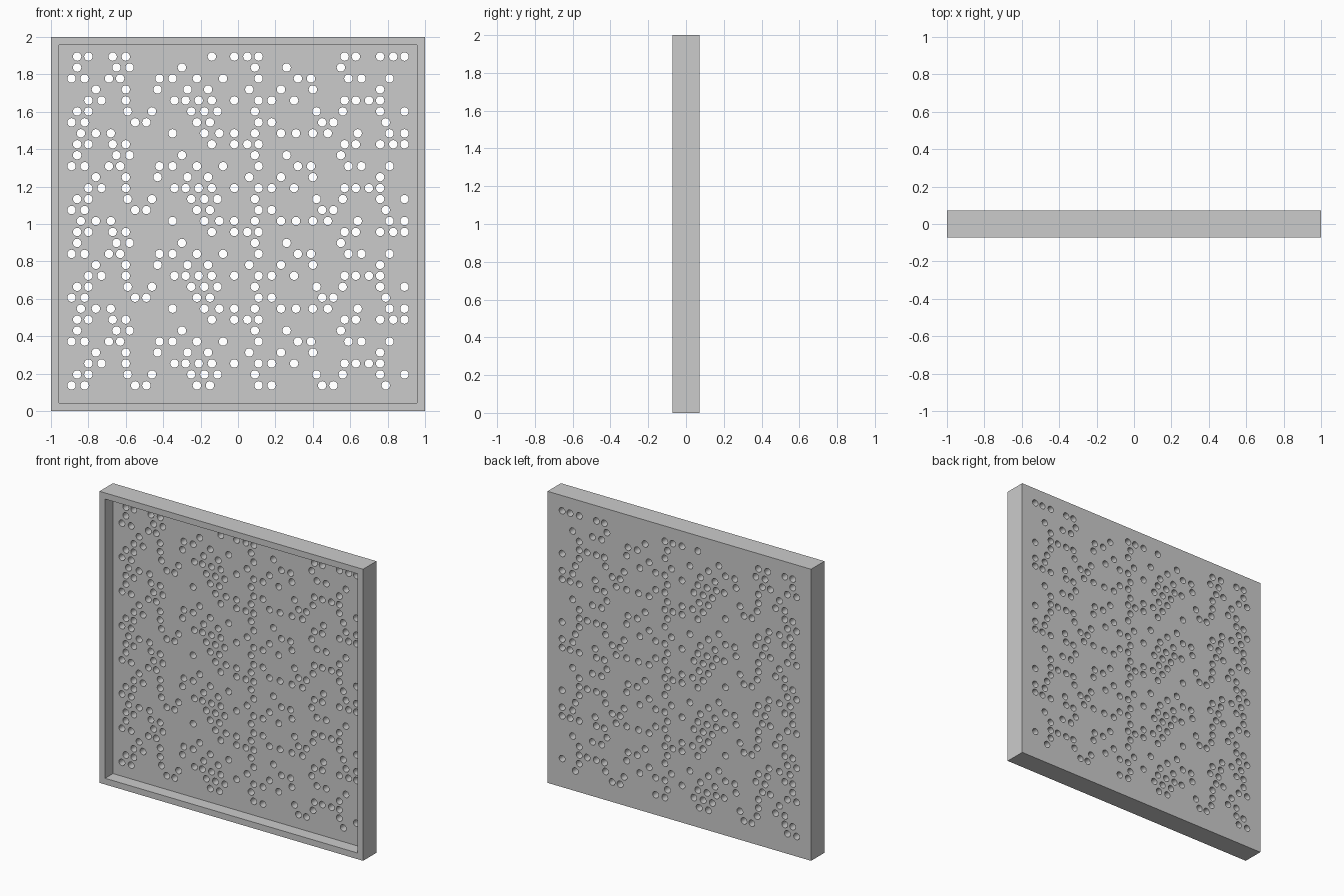
import bpy, bmesh
from mathutils import Matrix

if "Cube" in bpy.data.objects:
    bpy.data.objects.remove(bpy.data.objects["Cube"])

DEPTH, RIM, RECESS = 0.145, 0.06, 0.085
HOLE_R, ROWS, Z0, PITCH = 0.0225, 31, 0.137, 0.0586

# Perforation motif: eight rows of hole centres (hundredths), repeated upward
MOTIF = [
    (-89, -82, -55, -49, -22, -15, 11, 18, 45, 51, 79),
    (-86, -80, -59, -46, -25, -18, -11, 9, 42, 56, 76, 89),
    (-80, -73, -60, -34, -28, -21, -14, -2, 11, 18, 30, 57, 63, 70, 76),
    (-76, -60, -43, -27, -16, 6, 23, 40, 76),
    (-89, -82, -69, -63, -42, -35, -22, -8, 11, 32, 39, 59, 66, 81),
    (-86, -65, -58, -30, 9, 26, 55),
    (-86, -80, -67, -60, -14, -2, 5, 11, 57, 63, 76, 83, 89),
    (-84, -76, -68, -35, -18, -10, -2, 9, 23, 31, 40, 48, 64, 81, 89),
]


def make_object(name, bm):
    mesh = bpy.data.meshes.new(name)
    bm.to_mesh(mesh)
    bm.free()
    obj = bpy.data.objects.new(name, mesh)
    bpy.context.collection.objects.link(obj)
    return obj


# Framed panel: slab with the front face inset and pushed back
bm = bmesh.new()
bmesh.ops.create_cube(bm, size=1, matrix=Matrix.Translation((0, 0, 1)) @ Matrix.Diagonal((2, DEPTH, 2, 1)))
bm.normal_update()
front = min(bm.faces, key=lambda f: f.calc_center_median().y)
bmesh.ops.inset_region(bm, faces=[front], thickness=RIM)
back_wall = bmesh.ops.extrude_face_region(bm, geom=[front])["geom"]
verts = [g for g in back_wall if isinstance(g, bmesh.types.BMVert)]
bmesh.ops.translate(bm, verts=verts, vec=(0, RECESS, 0))
if front.is_valid:
    bmesh.ops.delete(bm, geom=[front], context='FACES_ONLY')
bmesh.ops.recalc_face_normals(bm, faces=bm.faces)
panel = make_object("perforated_panel", bm)

# Round hole cutters
bm = bmesh.new()
turn = Matrix.Rotation(1.5707963, 4, 'X')
for row in range(ROWS):
    for x in MOTIF[row % len(MOTIF)]:
        place = Matrix.Translation((x / 100, 0.05, Z0 + PITCH * row)) @ turn
        bmesh.ops.create_cone(bm, cap_ends=True, segments=16, radius1=HOLE_R,
                              radius2=HOLE_R, depth=0.12, matrix=place)
cutter = make_object("hole_cutter", bm)
cutter.hide_render = True

# Punch the holes, then discard the cutter
mod = panel.modifiers.new("holes", 'BOOLEAN')
mod.operation, mod.solver, mod.object = 'DIFFERENCE', 'EXACT', cutter
bpy.context.view_layer.objects.active = panel
panel.select_set(True)
bpy.ops.object.modifier_apply(modifier=mod.name)
bpy.data.objects.remove(cutter)
bpy.ops.object.shade_smooth_by_angle()
